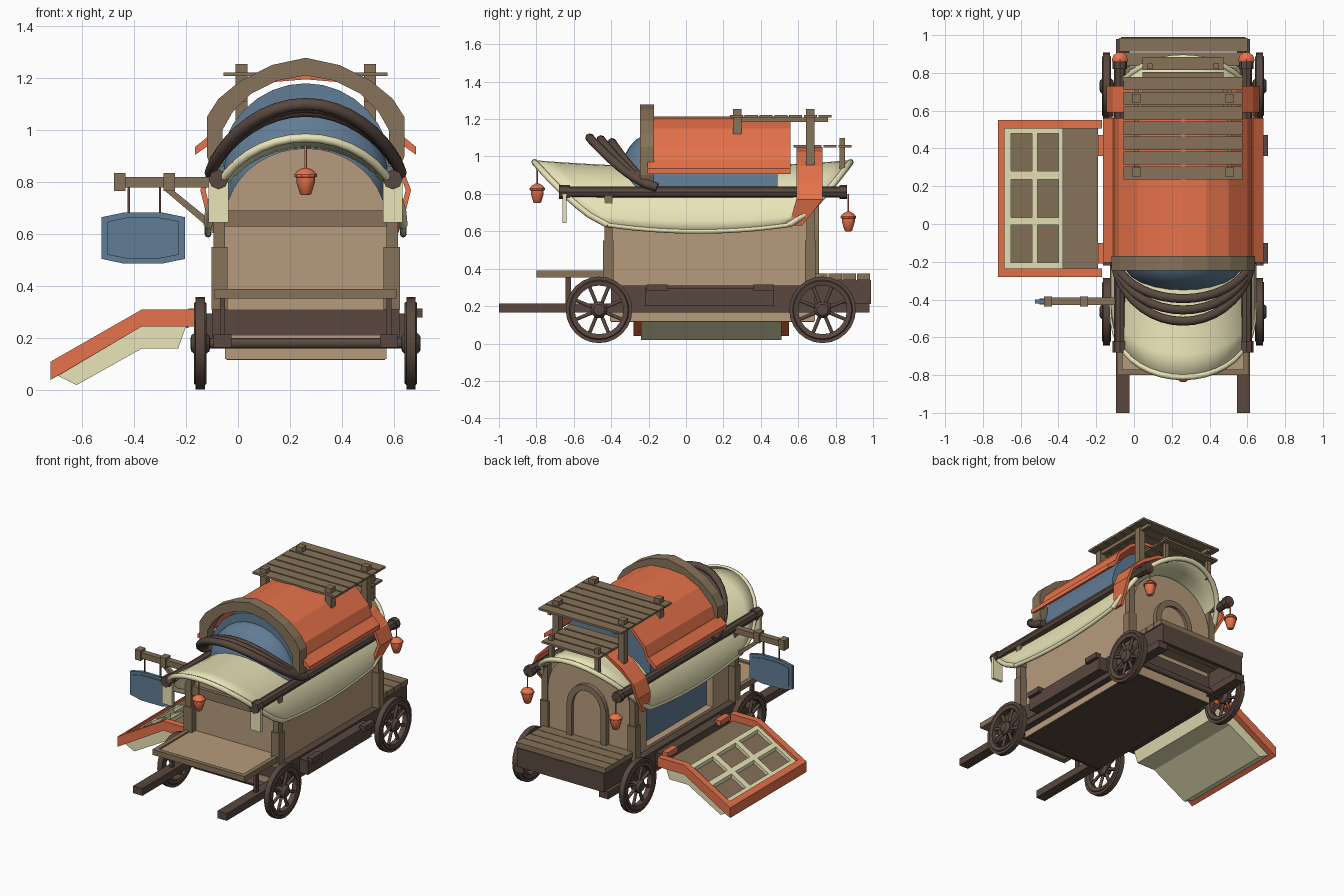
import bpy, bmesh, math
from mathutils import Vector, Matrix

if "Cube" in bpy.data.objects:
    bpy.data.objects.remove(bpy.data.objects["Cube"])

CX = 0.26  # wagon centre line


def material(name, rgb):
    m = bpy.data.materials.new(name)
    m.diffuse_color = (*rgb, 1)
    m.use_nodes = True
    m.node_tree.nodes["Principled BSDF"].inputs["Base Color"].default_value = m.diffuse_color
    return m


BROWN = material("brown_wood", (.24, .17, .10))
TAN = material("tan_wall", (.47, .33, .20))
DARK = material("dark_wood", (.10, .065, .05))
ORANGE = material("orange_paint", (.80, .17, .07))
CREAM = material("cream_canvas", (.82, .78, .48))
BLUE = material("blue_cloth", (.12, .20, .30))


def finish(name, bm, mat, smooth=False):
    bmesh.ops.recalc_face_normals(bm, faces=bm.faces)
    me = bpy.data.meshes.new(name)
    bm.to_mesh(me)
    bm.free()
    if smooth:
        me.shade_smooth()
        me.set_sharp_from_angle(angle=math.radians(35))
    me.materials.append(mat)
    ob = bpy.data.objects.new(name, me)
    bpy.context.collection.objects.link(ob)
    return ob


def prism(name, pts, y0, y1, mat):
    """Extrude an x-z outline along y."""
    bm = bmesh.new()
    a = [bm.verts.new((x, y0, z)) for x, z in pts]
    b = [bm.verts.new((x, y1, z)) for x, z in pts]
    n = len(pts)
    bm.faces.new(a)
    bm.faces.new(b)
    for i in range(n):
        j = (i + 1) % n
        bm.faces.new((a[i], a[j], b[j], b[i]))
    return finish(name, bm, mat)


def box(name, x0, x1, y0, y1, z0, z1, mat):
    return prism(name, [(x0, z0), (x1, z0), (x1, z1), (x0, z1)], y0, y1, mat)


def mirrored(half):
    """Half arch of (dx, z), crown first, to a full left-right outline."""
    return [(CX - d, z) for d, z in reversed(half)] + [(CX + d, z) for d, z in half if d > 0]


def arch(name, outer, inner, y0, y1, mat):
    return prism(name, mirrored(outer) + mirrored(inner)[::-1], y0, y1, mat)


def ellipse_half(w, zb, h, n=10):
    return [(w * math.sin(i * math.pi / 2 / n), zb + h * math.cos(i * math.pi / 2 / n)) for i in range(n + 1)]


def lathe(name, profile, loc, n, mat, axis='Z', closed=False):
    bm = bmesh.new()
    rings = []
    for r, h in profile:
        rings.append([bm.verts.new((r * math.cos(k * 2 * math.pi / n), r * math.sin(k * 2 * math.pi / n), h)) for k in range(n)])
    m = len(rings)
    for i in range(m if closed else m - 1):
        p, q = rings[i], rings[(i + 1) % m]
        for k in range(n):
            j = (k + 1) % n
            bm.faces.new((p[k], p[j], q[j], q[k]))
    if not closed:
        bm.faces.new(rings[0])
        bm.faces.new(rings[-1])
    if axis != 'Z':
        rot = Matrix.Rotation(math.pi / 2, 4, 'Y' if axis == 'X' else 'X')
        bmesh.ops.transform(bm, matrix=rot, verts=bm.verts)
    bmesh.ops.translate(bm, vec=Vector(loc), verts=bm.verts)
    return finish(name, bm, mat, True)


def tube(name, pts, r, mat, res=2):
    cu = bpy.data.curves.new(name, 'CURVE')
    cu.dimensions = '3D'
    cu.bevel_depth, cu.bevel_resolution, cu.use_fill_caps = r, res, True
    sp = cu.splines.new('POLY')
    sp.points.add(len(pts) - 1)
    for p, c in zip(sp.points, pts):
        p.co = (*c, 1)
    cu.materials.append(mat)
    tmp = bpy.data.objects.new(name + "_path", cu)
    me = bpy.data.meshes.new_from_object(tmp)
    bpy.data.objects.remove(tmp)
    ob = bpy.data.objects.new(name, me)
    bpy.context.collection.objects.link(ob)
    return ob


# wheels and axles
for y in (-.465, .73):
    tube("axle", [(-.15, y, .18), (.67, y, .18)], .02, DARK)
    for x in (-.145, .665):
        lathe("wheel_rim", [(.13, -.018), (.155, -.024), (.16, -.018), (.178, -.018), (.178, .018),
                            (.16, .018), (.155, .024), (.13, .018)], (x, y, .18), 24, DARK, 'X', True)
        lathe("wheel_hub", [(.02, -.037), (.03, -.035), (.045, -.018), (.045, .018), (.03, .035), (.02, .037)],
              (x, y, .18), 12, DARK, 'X')
        for k in range(4):
            a = k * math.pi / 4 + math.pi / 8
            dy, dz = .14 * math.cos(a), .14 * math.sin(a)
            tube("wheel_spokes", [(x, y - dy, .18 - dz), (x, y + dy, .18 + dz)], .011, DARK, 1)

# chassis, side sills, shafts and corner posts
box("belly", -.05, .57, -.405, .69, .12, .21, TAN)
box("belly_board", -.045, .565, -.40, .685, .116, .122, DARK)
box("chassis", -.10, .62, -.40, .69, .205, .31, DARK)
for s in (-1, 1):
    def span(a, b):
        return sorted((CX + s * a, CX + s * b))
    box("side_sill", *span(.355, .425), -.22, .47, .20, .295, DARK)
    for y in (-.21, .36):
        box("sill_bracket", *span(.41, .45), y, y + .11, .28, .315, DARK if s > 0 else ORANGE)
    box("shaft", *span(.285, .355), -1, .98, .165, .215, DARK)
    box("deck_leg", *span(.31, .33), -.645, -.615, .21, .36, DARK)
    for y in (-.415, .665):
        box("corner_post", *span(.31, .355), y - .022, y + .022, .31, .80, BROWN)
        box("post_base", *span(.30, .362), y - .028, y + .028, .31, .55, BROWN)
    # long carrying pole and front flap
    x = CX + s * .335
    lathe("side_pole", [(.03, -.86), (.038, -.86), (.038, -.82), (.03, -.82), (.03, .62),
                        (.038, .62), (.038, .68), (.03, .68)], (x, 0, .81), 8, DARK, 'Y')
    box("canvas_flap", x - .038, x + .038, -.66, -.64, .645, .80, CREAM)

# house walls with the serving window on the left
gable = mirrored(ellipse_half(.31, .65, .28))
prism("front_wall", gable + [(.57, .3), (-.05, .3)], -.40, -.37, TAN)
prism("rear_wall", gable + [(.57, .3), (-.05, .3)], .65, .68, TAN)
box("front_beam", -.10, .62, -.425, -.39, .63, .69, BROWN)
box("right_wall", .54, .57, -.39, .67, .30, .72, TAN)
for y0, y1, z0, z1 in ((-.39, -.22, .3, .72), (.5, .67, .3, .72), (-.22, .5, .3, .33), (-.22, .5, .62, .72)):
    box("window_frame", -.05, .0, y0, y1, z0, z1, TAN)
box("window_backing", .005, .02, -.24, .52, .31, .66, BLUE)

# rear door
door = ellipse_half(.15, .58, .17, 6) + [(.15, .37)]
inner = ellipse_half(.11, .58, .13, 6) + [(.11, .37)]
arch("door_frame", door, inner, .675, .71, BROWN)
prism("door_leaf", mirrored(inner), .675, .69, TAN)

# front deck and rear deck with its trough
box("front_deck", -.07, .59, -.78, -.40, .355, .38, TAN)
for x0, x1, y0, y1 in ((-.09, .61, -.80, -.77), (-.09, -.06, -.77, -.39), (.58, .61, -.77, -.39)):
    box("deck_edge", x0, x1, y0, y1, .353, .39, BROWN)
for k in range(4):
    box("rear_deck_board", -.08, .60, .685 + k * .076, .757 + k * .076, .34, .375, BROWN)
for x0, x1, y0, y1 in ((-.07, .59, .965, .99), (-.07, -.045, .69, .97), (.565, .59, .69, .97)):
    box("rear_trough", x0, x1, y0, y1, .21, .34, DARK)

# canvas canopy: a vault with longer crown than sides
NT, NS = 20, 14


def canopy_point(i, s):
    t = math.pi * i / NT
    k = max(math.sin(t), 0) ** .75
    y0, y1 = -.42 - .39 * k, .55 + .33 * k
    return (CX + .375 * math.cos(t), y0 + (y1 - y0) * s, .60 + .335 * math.sin(t) + .035 * (2 * s - 1) ** 2)


bm = bmesh.new()
grid = [[bm.verts.new(canopy_point(i, j / NS)) for j in range(NS + 1)] for i in range(NT + 1)]
for i in range(NT):
    for j in range(NS):
        bm.faces.new((grid[i][j], grid[i + 1][j], grid[i + 1][j + 1], grid[i][j + 1]))
canopy = finish("canopy", bm, CREAM, True)
sol = canopy.modifiers.new("thickness", 'SOLIDIFY')
sol.thickness, sol.offset = .02, 0
for s in (0, 1):
    tube("canopy_rim", [canopy_point(i, s) for i in range(NT + 1)], .017, CREAM)
for i in (0, NT):
    tube("canopy_hem", [canopy_point(i, j / NS) for j in range(NS + 1)], .013, CREAM)

# blue inner vault and domed front
prism("blue_vault", mirrored(ellipse_half(.335, .83, .35, 8)), -.20, .49, BLUE)
bm = bmesh.new()
bmesh.ops.create_uvsphere(bm, u_segments=24, v_segments=14, radius=1)
bmesh.ops.transform(bm, matrix=Matrix.Translation((CX, -.19, .81)) @ Matrix.Diagonal((.32, .18, .31, 1)), verts=bm.verts)
finish("blue_dome", bm, BLUE, True)

# folded hood bows
for tip, top in ((.36, .265), (.30, .255), (.24, .24)):
    pts = []
    for i in range(21):
        u = math.pi * i / 20
        k = math.sin(u)
        pts.append((CX + .365 * math.cos(u), -.155 - tip * k, .835 + top * k ** 1.5))
    tube("hood_bow", pts, .024, DARK)

# faceted orange roof, flared eaves and wooden front arch
arch("roof", [(0, 1.215), (.125, 1.205), (.24, 1.15), (.34, 1.05), (.37, .965)],
     [(0, 1.195), (.12, 1.185), (.23, 1.13), (.322, 1.04), (.35, .965)], -.20, .56, ORANGE)
for s in (-1, 1):
    prism("roof_eave", [(CX + s * d, z) for d, z in ((.355, .98), (.37, .98), (.425, .935), (.425, .905), (.36, .95))],
          -.205, .56, ORANGE)
arch("front_arch", [(0, 1.278), (.13, 1.25), (.25, 1.19), (.335, 1.12), (.38, 1.05), (.38, .90), (.365, .86)],
     [(0, 1.21), (.11, 1.19), (.21, 1.14), (.28, 1.07), (.32, 1.0), (.32, .90), (.315, .86)], -.245, -.17, BROWN)

# orange strap around the rear of the canopy, swept forward at its tails
outer = [(0, 1.05), (.15, 1.025), (.28, .95), (.37, .86), (.405, .77), (.37, .60)]
strap = arch("rear_strap", outer, [(d * .95, z - (.02 if d < .3 else 0)) for d, z in outer], .59, .73, ORANGE)
for v in strap.data.vertices:
    if v.co.z < .7:
        v.co.y = .55 if v.co.y < .65 else .62
        v.co.z += .03

# slatted roof racks
for k in range(7):
    y = .235 + k * .079
    box("rack_slat", -.055, .575, y, y + .07, 1.208, 1.222, BROWN)
for k in range(4):
    y = .575 + k * .08
    box("low_rack_slat", .045, .475, y, y + .07, 1.048, 1.062, BROWN)
for s in (-1, 1):
    for d, y, w, z0, z1 in ((.247, .275, .023, 1.11, 1.255), (.247, .665, .023, .94, 1.255), (.175, .835, .014, .92, 1.10)):
        box("rack_post", CX + s * d - w, CX + s * d + w, y - w, y + w, z0, z1, BROWN)
    box("rack_beam", CX + s * .247 - .012, CX + s * .247 + .012, .26, .76, 1.185, 1.208, BROWN)

# lanterns
for x, y, z, top in ((CX, -.795, .80, .94), (CX - .335, .868, .65, .80), (CX + .335, .868, .65, .80)):
    lathe("lantern", [(.016, -.05), (.022, -.045), (.036, 0), (.036, .018), (.043, .02), (.043, .03),
                      (.03, .045), (.01, .055)], (x, y, z), 10, ORANGE)
    tube("lantern_cord", [(x, y, z + .05), (x, y, top)], .005, ORANGE, 1)

# hanging sign on the left
box("sign_beam", -.47, -.08, -.43, -.39, .78, .82, BROWN)
for x in (-.455, -.265):
    box("sign_collar", x - .022, x + .022, -.437, -.383, .765, .835, BROWN)
prism("sign_brace", [(-.285, .77), (-.25, .77), (-.09, .64), (-.09, .605)], -.425, -.395, BROWN)
for x in (-.42, -.30):
    box("sign_rod", x - .004, x + .004, -.414, -.406, .67, .79, DARK)
shape = [(-.525, .665), (-.44, .683), (-.29, .683), (-.203, .665), (-.203, .505), (-.29, .487), (-.44, .487), (-.525, .505)]
prism("sign_frame", shape, -.42, -.40, BLUE)
prism("sign_panel", [(-.364 + (x + .364) * .85, .585 + (z - .585) * .8) for x, z in shape], -.426, -.394, BLUE)

# fold-down bent counter on the left
side = [(-.17, .31), (-.37, .31), (-.72, .11), (-.72, .04), (-.37, .245), (-.17, .245)]
for y in (-.28, .505):
    prism("counter_side", side, y, y + .045, ORANGE)
prism("counter_lip", [(-.685, .13), (-.72, .11), (-.72, .04), (-.685, .06)], -.25, .52, ORANGE)
prism("counter_tray", [(-.20, .245), (-.37, .245), (-.69, .055), (-.62, .02), (-.37, .16), (-.23, .16)], -.24, .51, CREAM)
prism("counter_top", [(-.19, .265), (-.37, .265), (-.69, .08), (-.69, .055), (-.37, .24), (-.19, .24)], -.24, .51, BROWN)


def lattice(x0, x1, y0, y1):
    z0, z1 = (.265 + (x + .37) * .578 for x in (x0, x1))
    prism("counter_lattice", [(x0, z0 - .01), (x1, z1 - .01), (x1, z1 + .025), (x0, z0 + .025)], y0, y1, CREAM)


for x0, x1 in ((-.69, -.65), (-.54, -.51), (-.40, -.375)):
    lattice(x0, x1, -.24, .51)
for y0, y1 in ((-.24, -.205), (-.005, .035), (.235, .28), (.48, .51)):
    lattice(-.685, -.378, y0, y1)
